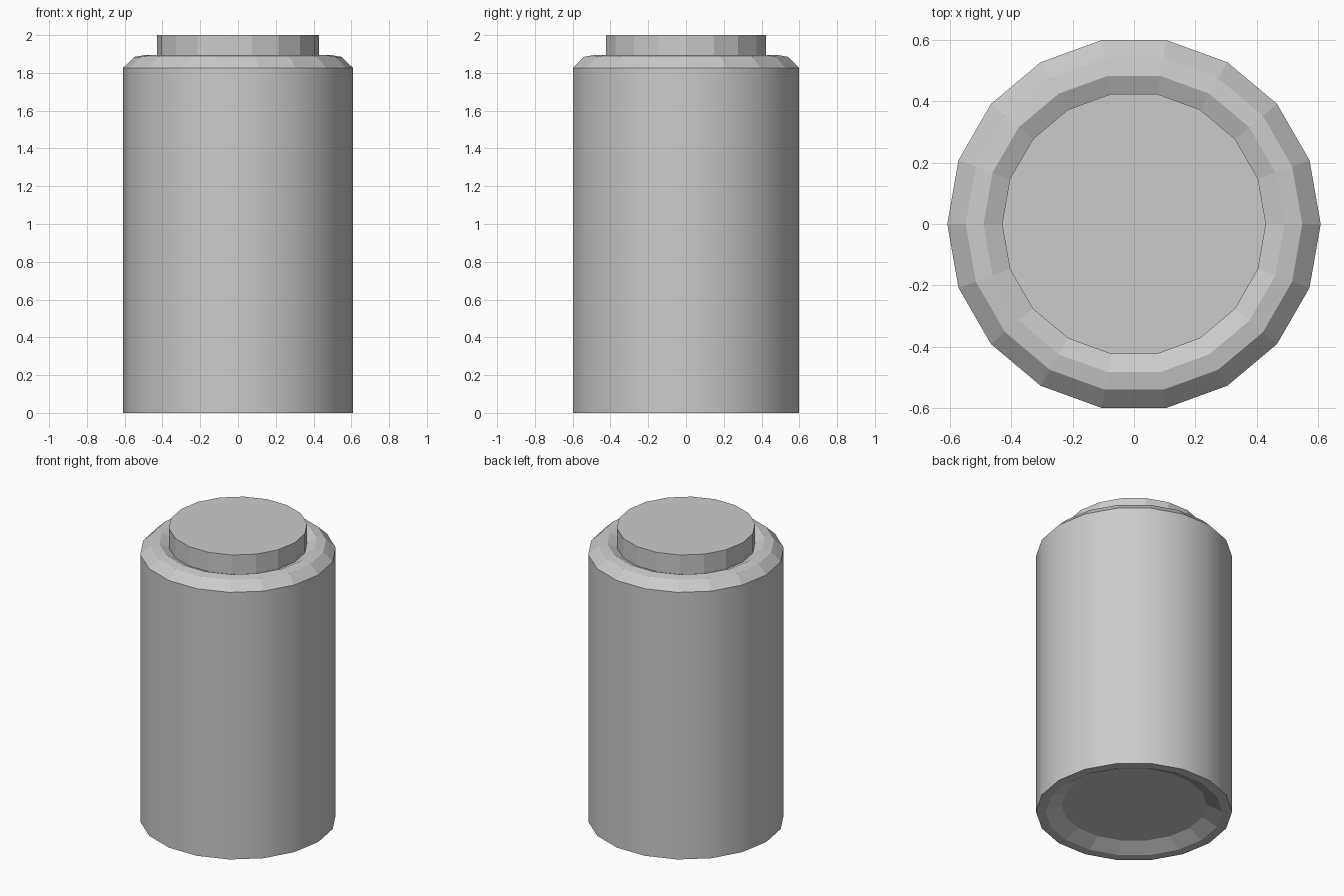
import bpy, bmesh
from math import cos, sin, tau

if "Cube" in bpy.data.objects:
    bpy.data.objects.remove(bpy.data.objects["Cube"])

SIDES = 18


def lathe(name, profile, cap_start=False, cap_end=False, smooth_bands=()):
    """Revolve (radius, z) points around z; smooth only the listed bands."""
    bm = bmesh.new()
    rings = [[bm.verts.new((r * cos(tau * i / SIDES), r * sin(tau * i / SIDES), z))
              for i in range(SIDES)] for r, z in profile]
    for b, (lo, hi) in enumerate(zip(rings, rings[1:])):
        for i in range(SIDES):
            j = (i + 1) % SIDES
            face = bm.faces.new((lo[i], lo[j], hi[j], hi[i]))
            face.smooth = b in smooth_bands
    if cap_start:
        bm.faces.new(rings[0][::-1])
    if cap_end:
        bm.faces.new(rings[-1])
    mesh = bpy.data.meshes.new(name)
    bm.to_mesh(mesh)
    bm.free()
    obj = bpy.data.objects.new(name, mesh)
    bpy.context.collection.objects.link(obj)
    return obj


# Canister body: recessed base, straight smooth wall, bevelled shoulder, sloped groove
lathe("canister_body",
      [(0.45, 0.05), (0.547, 0.0), (0.608, 0.0), (0.608, 1.827),
       (0.548, 1.885), (0.49, 1.895), (0.43, 1.868)],
      cap_start=True, smooth_bands=(2,))

# Raised flat-sided lid, rising out of the groove
lathe("lid", [(0.43, 1.868), (0.43, 2.0)], cap_end=True)
